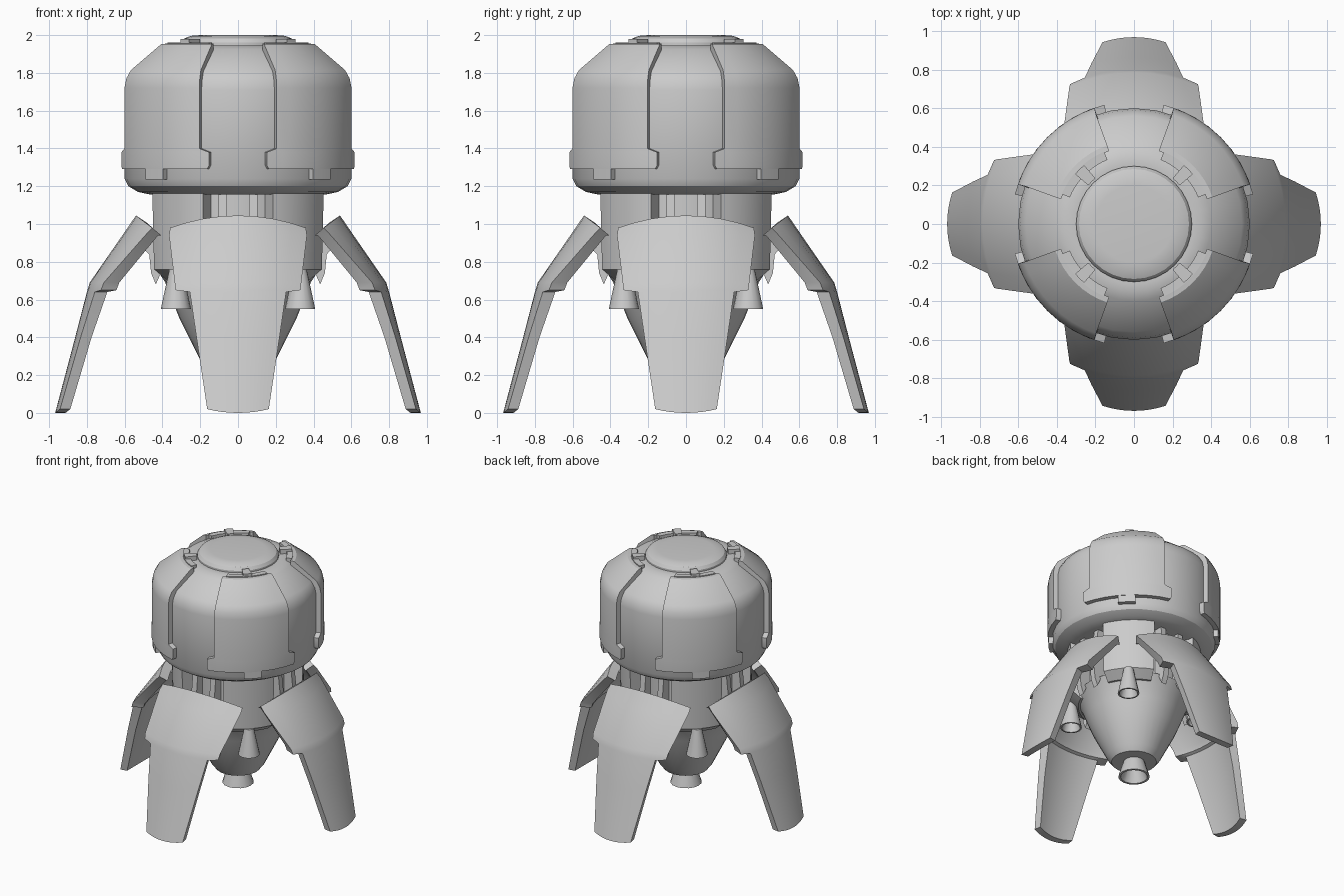
import bpy, bmesh
from math import sin, cos, asin, pi, radians

if "Cube" in bpy.data.objects:
    bpy.data.objects.remove(bpy.data.objects["Cube"])


def finish(name, verts, faces, angle=30):
    bm = bmesh.new()
    vs = [bm.verts.new(v) for v in verts]
    for f in faces:
        bm.faces.new([vs[i] for i in f])
    bmesh.ops.remove_doubles(bm, verts=bm.verts, dist=1e-5)
    bmesh.ops.recalc_face_normals(bm, faces=bm.faces)
    me = bpy.data.meshes.new(name)
    bm.to_mesh(me)
    bm.free()
    ob = bpy.data.objects.new(name, me)
    bpy.context.collection.objects.link(ob)
    bpy.ops.object.select_all(action='DESELECT')
    ob.select_set(True)
    bpy.context.view_layer.objects.active = ob
    bpy.ops.object.shade_smooth_by_angle(angle=radians(angle))
    return ob


def lathe(name, profile, n=32, centre=(0, 0)):
    """Revolve an (r, z) profile that starts and ends on the axis."""
    m = len(profile)
    verts = [(centre[0] + r * cos(2 * pi * k / n), centre[1] + r * sin(2 * pi * k / n), z)
             for k in range(n) for r, z in profile]
    faces = [(k * m + i, (k + 1) % n * m + i, (k + 1) % n * m + i + 1, k * m + i + 1)
             for k in range(n) for i in range(m - 1)]
    return finish(name, verts, faces)


def shell(name, rows, turn, segs=8):
    """Curved plate around z. Row: r, z, inner dr, inner dz, half width, edge drop."""
    verts, w, n = [], segs + 1, len(rows)
    for inner in (0, 1):
        for r, z, dr, dz, hw, drop in rows:
            half = asin(hw / r)
            for k in range(w):
                u = 2 * k / segs - 1
                d = drop * u * u
                rr = r + 0.6 * d - inner * dr
                a = radians(turn) + half * u
                verts.append((rr * cos(a), rr * sin(a), z - d - inner * dz))
    o = n * w
    faces = []
    for i in range(n - 1):
        for k in range(segs):
            q = (i * w + k, i * w + k + 1, (i + 1) * w + k + 1, (i + 1) * w + k)
            faces += [q, tuple(v + o for v in q)]
        for k in (0, segs):
            a, b = i * w + k, (i + 1) * w + k
            faces.append((a, b, b + o, a + o))
    for i in (0, n - 1):
        for k in range(segs):
            a = i * w + k
            faces.append((a, a + 1, a + 1 + o, a + o))
    return finish(name, verts, faces)


def prong(name, outline, offset, width, turn):
    """Flat bracket: (r, z) outline extruded sideways."""
    c, s, n = cos(radians(turn)), sin(radians(turn)), len(outline)
    verts = [(r * c - t * s, r * s + t * c, z)
             for t in (offset - width / 2, offset + width / 2) for r, z in outline]
    faces = [tuple(range(n)), tuple(range(n, 2 * n))]
    faces += [(i, (i + 1) % n, (i + 1) % n + n, i + n) for i in range(n)]
    return finish(name, verts, faces, 20)


# Capsule, top hatch and lower hull
lathe("capsule_body", [(0, 1.155), (0.46, 1.155), (0.53, 1.17), (0.58, 1.2), (0.6, 1.24),
                       (0.6, 1.71), (0.59, 1.76), (0.56, 1.81), (0.4, 1.925),
                       (0.35, 1.945), (0.31, 1.945), (0, 1.945)])
lathe("top_hatch", [(0, 1.93), (0.3, 1.93), (0.3, 1.96), (0.285, 1.982),
                    (0.25, 1.996), (0.2, 2.0), (0, 2.0)])
lathe("lower_hull", [(0, 1.16), (0.38, 1.16), (0.38, 0.78), (0.43, 0.76), (0.385, 0.69),
                     (0.35, 0.6), (0.31, 0.5), (0.2, 0.28), (0.165, 0.235), (0, 0.235)])


def nozzle(name, top, bottom, r_top, r_bottom, centre=(0, 0), n=16):
    lathe(name, [(0, top), (r_top, top), (r_bottom, bottom), (r_bottom * 0.85, bottom),
                 (r_top * 0.8, top - 0.04), (0, top - 0.04)], n, centre)


nozzle("main_nozzle", 0.26, 0.11, 0.07, 0.116)

# Diagonal parts: capsule plates, neck blocks, thrusters
for i in range(4):
    t = 45 + 90 * i
    shell(f"capsule_plate_{i}", [
        (0.40, 1.955, 0.0, 0.04, 0.176, 0),
        (0.43, 1.952, 0.02, 0.04, 0.19, 0),
        (0.60, 1.815, 0.05, 0.02, 0.262, 0),
        (0.625, 1.77, 0.05, 0, 0.275, 0),
        (0.635, 1.72, 0.05, 0, 0.28, 0),
        (0.635, 1.40, 0.05, 0, 0.28, 0),
        (0.636, 1.38, 0.05, 0, 0.328, 0),
        (0.636, 1.31, 0.05, 0, 0.328, 0),
        (0.635, 1.29, 0.05, 0, 0.318, 0)], t)
    shell(f"plate_collar_{i}", [(0.405, 1.962, 0.045, 0, 0.155, 0),
                                (0.405, 1.91, 0.045, 0, 0.155, 0)], t)
    shell(f"upper_latch_{i}", [(0.40, 1.98, 0.09, 0, 0.033, 0),
                               (0.40, 1.93, 0.09, 0, 0.033, 0)], t, 2)
    shell(f"lower_latch_{i}", [(0.63, 1.30, 0.06, 0, 0.065, 0),
                               (0.63, 1.235, 0.06, 0, 0.065, 0)], t, 2)
    shell(f"neck_block_{i}", [(0.49, 1.17, 0.15, 0, 0.19, 0),
                              (0.48, 0.76, 0.15, 0, 0.185, 0),
                              (0.41, 0.705, 0.1, 0, 0.16, 0)], t)
    a = radians(t)
    nozzle(f"side_thruster_{i}", 0.76, 0.55, 0.035, 0.08, (0.465 * cos(a), 0.465 * sin(a)))

# Axis parts: landing legs and their brackets
for i in range(4):
    t = 90 * i
    shell(f"landing_leg_{i}", [
        (0.54, 1.045, 0.06, 0.04, 0.335, 0.065),
        (0.612, 0.94, 0.085, 0, 0.365, 0),
        (0.785, 0.69, 0.09, 0, 0.335, 0),
        (0.797, 0.65, 0.09, 0, 0.33, 0),
        (0.8, 0.64, 0.07, 0, 0.255, 0),
        (0.862, 0.40, 0.06, 0, 0.22, 0),
        (0.968, 0.0, 0.055, 0, 0.165, -0.02)], t)
    for side in (-1, 1):
        prong(f"leg_bracket_{i}_{'left' if side < 0 else 'right'}",
              [(0.36, 1.165), (0.43, 1.165), (0.45, 0.98), (0.56, 0.93), (0.47, 0.84),
               (0.46, 0.74), (0.435, 0.68), (0.40, 0.76), (0.36, 0.8)],
              side * 0.08, 0.045, t)
